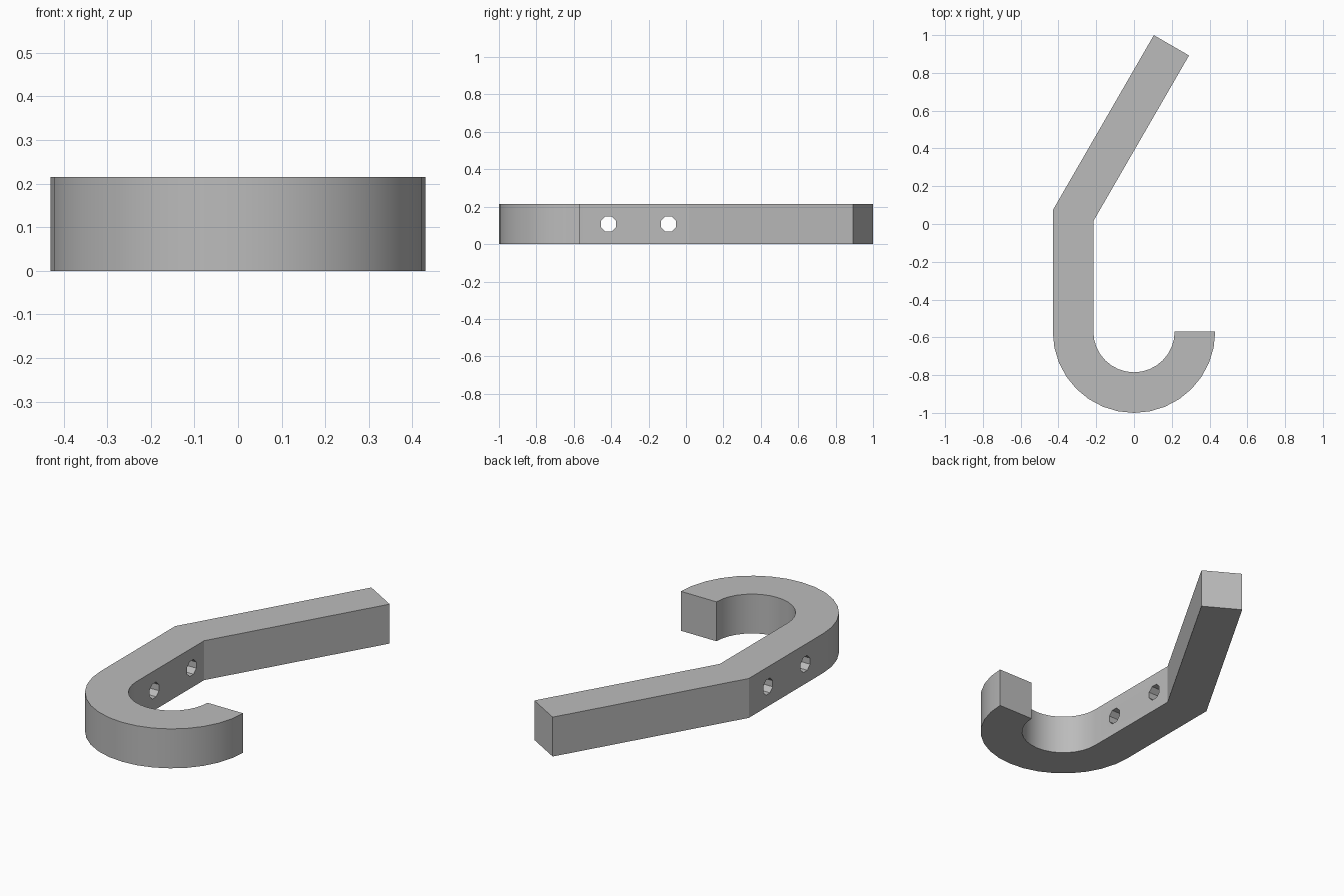
import bpy, bmesh
from math import sin, cos, tan, pi, radians
from mathutils import Matrix

if "Cube" in bpy.data.objects:
    bpy.data.objects.remove(bpy.data.objects["Cube"], do_unlink=True)

R, W, H = 0.43, 0.215, 0.215          # outer radius, bar width, height
CY, BEND_Y, ARM = -0.57, 0.073, 1.07  # hook centre, bend, arm length
STEPS = 16

grey = bpy.data.materials.new("grey")
grey.use_nodes = True
colour = (0.5, 0.5, 0.5, 1)
grey.diffuse_color = colour
grey.node_tree.nodes["Principled BSDF"].inputs["Base Color"].default_value = colour


def arc(radius):
    angles = [pi + pi * i / STEPS for i in range(STEPS + 1)]
    return [(radius * cos(a), CY + radius * sin(a)) for a in angles]


def finish(bm, name):
    bmesh.ops.recalc_face_normals(bm, faces=bm.faces)
    mesh = bpy.data.meshes.new(name)
    bm.to_mesh(mesh)
    bm.free()
    mesh.materials.append(grey)
    obj = bpy.data.objects.new(name, mesh)
    bpy.context.collection.objects.link(obj)
    return obj


# Outer and inner edges of the bar: angled arm, shank, round hook
dx, dy = cos(radians(60)), sin(radians(60))
tip = (-R + ARM * dx, BEND_Y + ARM * dy)
outer = [tip, (-R, BEND_Y)] + arc(R)
inner = [(tip[0] + W * dy, tip[1] - W * dx),
         (W - R, BEND_Y - W * tan(radians(15)))] + arc(R - W)

bm = bmesh.new()
rows = [[bm.verts.new((x, y, 0)) for x, y in edge] for edge in (outer, inner)]
for i in range(len(outer) - 1):
    bm.faces.new((rows[0][i], rows[0][i + 1], rows[1][i + 1], rows[1][i]))
extruded = bmesh.ops.extrude_face_region(bm, geom=bm.faces[:])
top = [v for v in extruded["geom"] if isinstance(v, bmesh.types.BMVert)]
bmesh.ops.translate(bm, verts=top, vec=(0, 0, H))
hook = finish(bm, "hook")

# Two screw holes through the shank
bm = bmesh.new()
for y in (-0.415, -0.093):
    place = (Matrix.Translation((W / 2 - R, y, H / 2))
             @ Matrix.Rotation(pi / 2, 4, "Y") @ Matrix.Rotation(pi / 8, 4, "Z"))
    bmesh.ops.create_cone(bm, cap_ends=True, segments=8, radius1=0.044,
                          radius2=0.044, depth=W * 1.5, matrix=place)
cutter = finish(bm, "hole_cutter")
cutter.hide_render = True
cutter.hide_viewport = True

cut = hook.modifiers.new("screw_holes", "BOOLEAN")
cut.object = cutter
cut.operation = "DIFFERENCE"
cut.solver = "EXACT"

# Apply the cut, then smooth the curved sides
bpy.context.view_layer.objects.active = hook
hook.select_set(True)
bpy.ops.object.modifier_apply(modifier=cut.name)
bpy.data.objects.remove(cutter, do_unlink=True)
bpy.ops.object.shade_smooth_by_angle(angle=radians(25))
